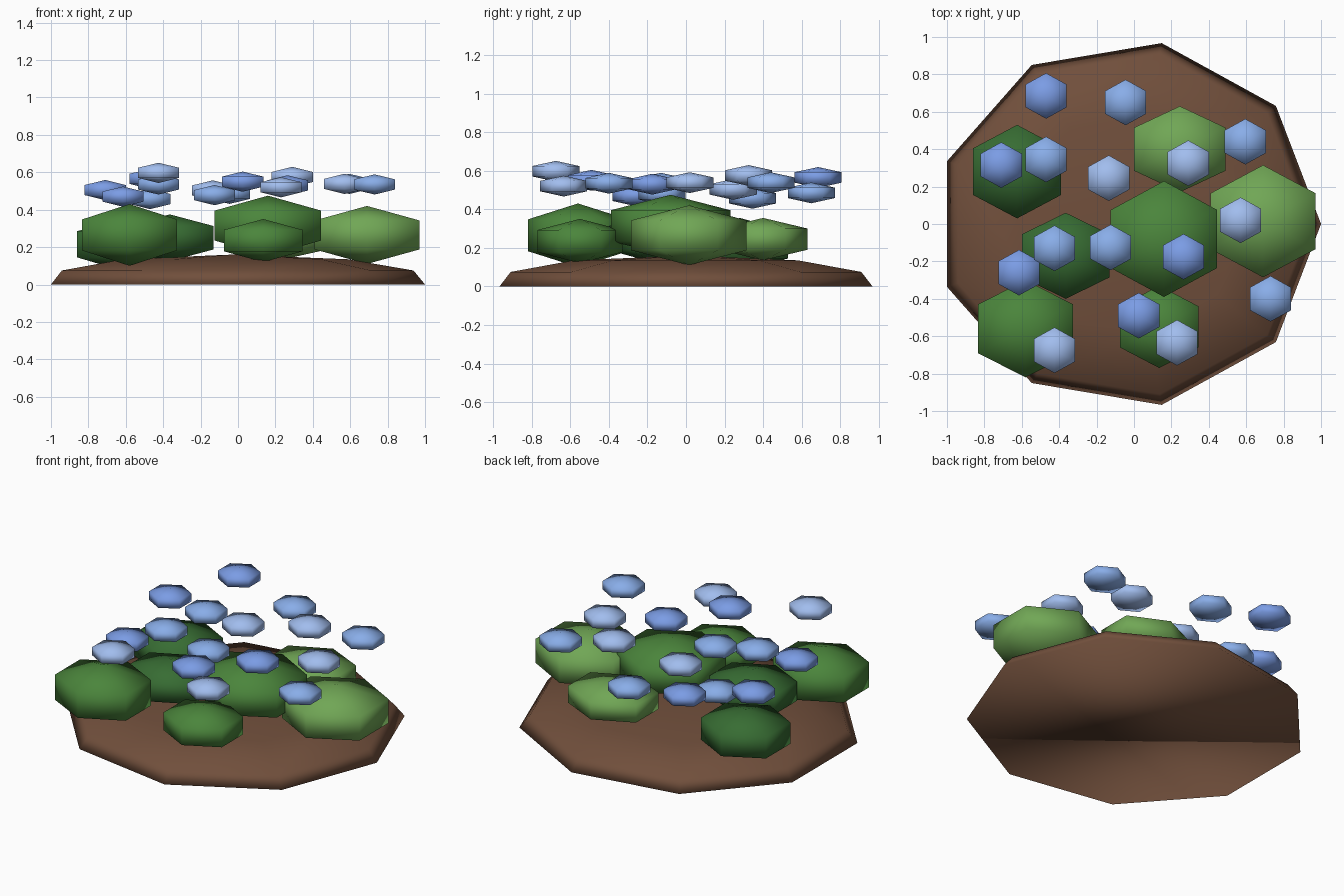
import bpy, bmesh
from math import sin, cos, pi

if "Cube" in bpy.data.objects:
    bpy.data.objects.remove(bpy.data.objects["Cube"])


def material(name, rgb):
    m = bpy.data.materials.new(name)
    m.diffuse_color = (*[(c / 255) ** 2.2 for c in rgb], 1)
    m.use_nodes = True
    m.node_tree.nodes["Principled BSDF"].inputs["Base Color"].default_value = m.diffuse_color
    return m


def lathe(name, profile, sides, start, loc, scale, mat, flat_base=False):
    """Smooth-shaded low-poly revolve; profile is (radius, z), radius 0 makes a pole."""
    bm = bmesh.new()
    rings = []
    for r, z in profile:
        n = sides if r else 1
        rings.append([bm.verts.new((scale[0] * r * cos(start + 2 * pi * i / sides),
                                    scale[1] * r * sin(start + 2 * pi * i / sides),
                                    scale[2] * z)) for i in range(n)])
    for a, b in zip(rings, rings[1:]):
        for i in range(sides):
            j = (i + 1) % sides
            quad = [a[i % len(a)], a[j % len(a)], b[j % len(b)], b[i % len(b)]]
            bm.faces.new(list(dict.fromkeys(quad)))
    if flat_base:
        bm.faces.new(rings[0][::-1])
    bmesh.ops.recalc_face_normals(bm, faces=bm.faces)
    for f in bm.faces:
        f.smooth = True
    me = bpy.data.meshes.new(name)
    bm.to_mesh(me)
    bm.free()
    me.materials.append(mat)
    ob = bpy.data.objects.new(name, me)
    ob.location = loc
    bpy.context.collection.objects.link(ob)
    return ob


soil = material("soil", (112, 80, 62))
greens = [material("leaf_dark", (58, 108, 54)),
          material("leaf_mid", (76, 132, 62)),
          material("leaf_light", (112, 165, 86))]
blues = [material("petal_deep", (122, 155, 228)),
         material("petal_mid", (136, 172, 232)),
         material("petal_pale", (160, 188, 238))]

# Nine-sided soil mound
lathe("soil_mound", [(1, 0), (0.94, 0.075), (0.6, 0.135), (0, 0.16)], 9, 0,
      (-0.031, 0, 0), (1.031, 0.982, 1), soil, flat_base=True)

# Shared six-sided, three-band blob; hexagon points along y
BLOB = [(0, -1), (cos(pi / 6), -0.5), (cos(pi / 6), 0.5), (0, 1)]


def blob(name, x, y, z, hx, hy, hz, mat):
    """Blob given by its centre and half extents."""
    lathe(name, BLOB, 6, pi / 2, (x, y, z), (hx / 0.75, hy / cos(pi / 6), hz), mat)


# Leafy bushes: centre, half extents, shade
bushes = [
    (0.16, -0.08, 0.315, 0.285, 0.31, 0.16, 1),
    (0.69, 0.015, 0.265, 0.28, 0.30, 0.155, 2),
    (0.245, 0.40, 0.245, 0.245, 0.23, 0.11, 2),
    (-0.625, 0.28, 0.215, 0.235, 0.25, 0.14, 0),
    (-0.365, -0.17, 0.25, 0.235, 0.23, 0.125, 0),
    (-0.58, -0.56, 0.265, 0.255, 0.26, 0.165, 1),
    (0.135, -0.55, 0.235, 0.21, 0.22, 0.115, 1),
]
for i, (*dims, shade) in enumerate(bushes):
    blob(f"bush_{i + 1}", *dims, greens[shade])

# Flower heads hovering over the bushes: centre, shade
flowers = [
    (-0.47, 0.685, 0.565, 0), (-0.045, 0.65, 0.485, 1), (-0.71, 0.315, 0.505, 0),
    (-0.47, 0.345, 0.457, 1), (0.29, 0.325, 0.575, 2), (0.595, 0.44, 0.538, 1),
    (-0.135, 0.245, 0.503, 2), (0.57, 0.02, 0.538, 2), (-0.425, -0.13, 0.535, 1),
    (-0.125, -0.125, 0.478, 1), (0.265, -0.175, 0.53, 0), (-0.615, -0.26, 0.47, 0),
    (0.73, -0.40, 0.535, 1), (0.025, -0.49, 0.55, 0), (-0.425, -0.675, 0.597, 2),
    (0.23, -0.635, 0.52, 2),
]
for i, (x, y, z, shade) in enumerate(flowers):
    blob(f"flower_{i + 1}", x, y, z, 0.11, 0.122, 0.054, blues[shade])
